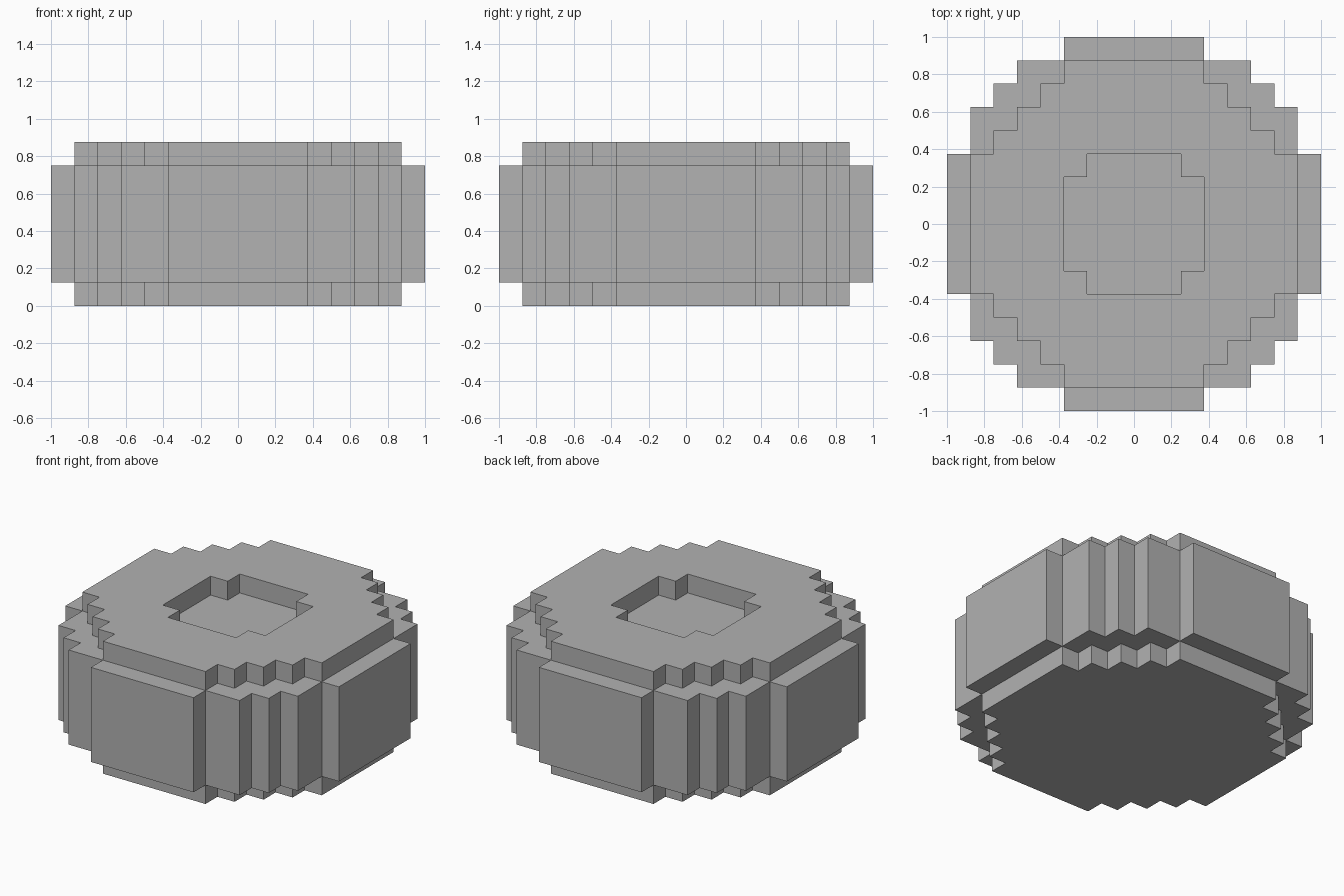
import bpy
import bmesh

cube = bpy.data.objects.get("Cube")
if cube:
    bpy.data.objects.remove(cube, do_unlink=True)

STEP = 0.125  # size of one block

# Single stone grey
grey = bpy.data.materials.new("stone grey")
grey.use_nodes = True
colour = (0.445, 0.445, 0.445, 1)
grey.diffuse_color = colour
grey.node_tree.nodes["Principled BSDF"].inputs["Base Color"].default_value = colour


def stepped_prism(name, quarter, bottom, top):
    """Turn a quarter outline (in blocks) four times and extrude it upward."""
    outline = []
    points = list(quarter)
    for _ in range(4):
        outline += points
        points = [(-y, x) for x, y in points]
    bm = bmesh.new()
    base = bm.faces.new([bm.verts.new((x * STEP, y * STEP, bottom * STEP)) for x, y in outline])
    raised = bmesh.ops.extrude_face_region(bm, geom=[base], use_keep_orig=True)["geom"]
    verts = [v for v in raised if isinstance(v, bmesh.types.BMVert)]
    bmesh.ops.translate(bm, verts=verts, vec=(0, 0, (top - bottom) * STEP))
    bmesh.ops.recalc_face_normals(bm, faces=bm.faces)
    mesh = bpy.data.meshes.new(name)
    bm.to_mesh(mesh)
    bm.free()
    mesh.materials.append(grey)
    obj = bpy.data.objects.new(name, mesh)
    bpy.context.collection.objects.link(obj)
    return obj


def combine(target, other, operation):
    """Apply an exact boolean and discard the helper."""
    other.hide_render = True
    mod = target.modifiers.new(operation.lower(), "BOOLEAN")
    mod.operation = operation
    mod.solver = "EXACT"
    mod.object = other
    bpy.context.view_layer.objects.active = target
    bpy.ops.object.modifier_apply(modifier=mod.name)
    bpy.data.objects.remove(other, do_unlink=True)


# Wide middle band with stepped corners
body = stepped_prism("round_block_body", [
    (8, -3), (8, 3), (7, 3), (7, 5), (6, 5), (6, 6), (5, 6), (5, 7), (3, 7)], 1, 6)

# Narrower core showing as the top and bottom layers
core = stepped_prism("core", [
    (7, -3), (7, 3), (6, 3), (6, 4), (5, 4), (5, 5), (4, 5), (4, 6), (3, 6)], 0, 7)
combine(body, core, "UNION")

# Shallow notched recess in the top
recess = stepped_prism("recess_cutter", [(3, -2), (3, 2), (2, 2)], 6, 8)
combine(body, recess, "DIFFERENCE")
